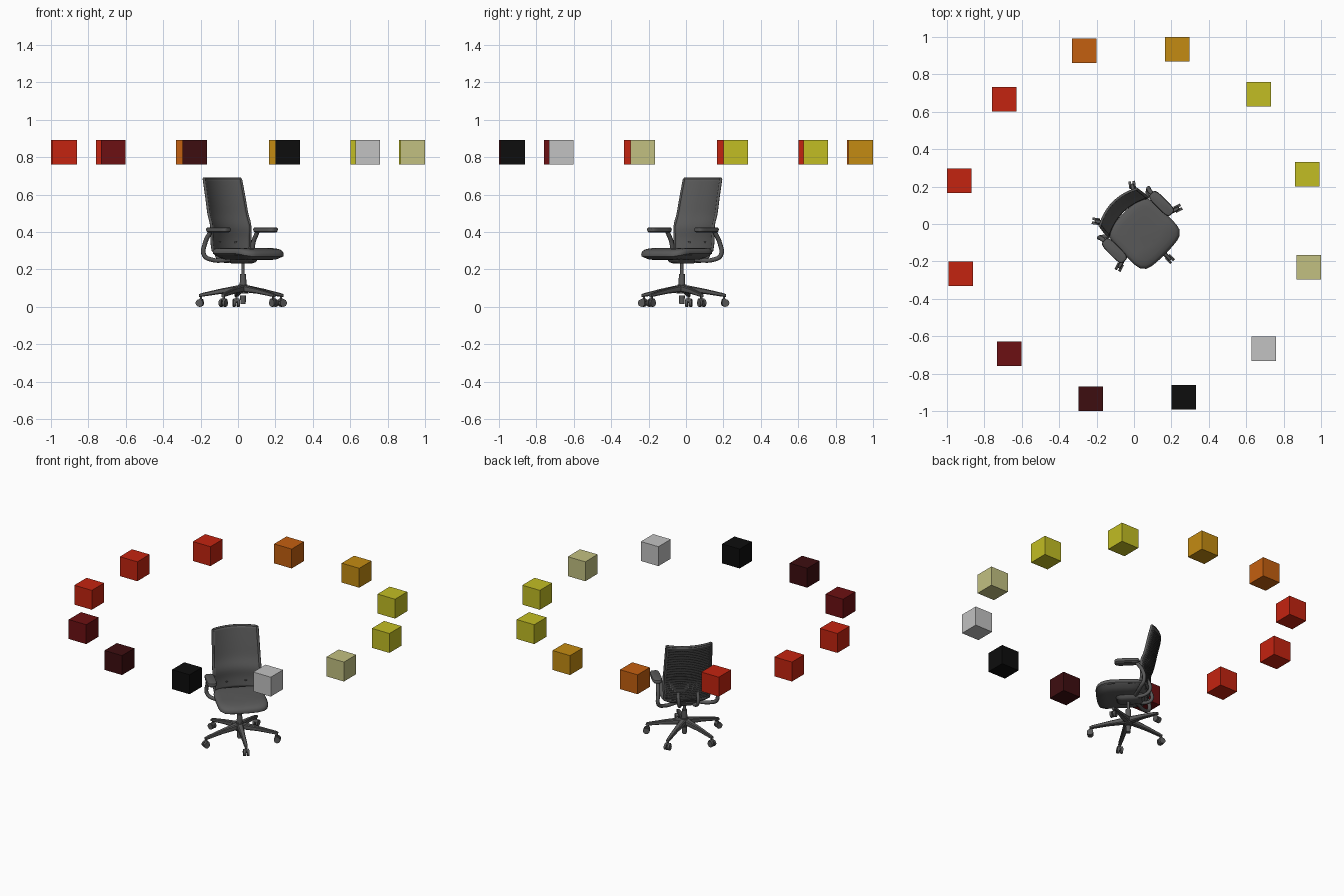
import bpy, bmesh, math
from mathutils import Matrix, Vector

default = bpy.data.objects.get("Cube")
if default:
    bpy.data.objects.remove(default, do_unlink=True)


def material(name, r, g, b):
    m = bpy.data.materials.new(name)
    m.use_nodes = True
    m.diffuse_color = (r, g, b, 1)
    m.node_tree.nodes["Principled BSDF"].inputs["Base Color"].default_value = (r, g, b, 1)
    return m


RED = material("red", .55, .017, .005)
DARK_RED = material("dark red", .15, .005, .006)
MAROON = material("maroon", .048, .004, .005)
BLACK = material("black", .004, .004, .004)
SILVER = material("light grey", .54, .54, .54)
PALE = material("pale yellow", .54, .53, .22)
YELLOW = material("yellow", .54, .51, .017)
AMBER = material("amber", .55, .26, .006)
ORANGE = material("orange", .55, .115, .005)
GREY = material("charcoal grey", .1, .1, .1)

# The chair is modelled facing -y, then turned to face a corner
CHAIR = Matrix.Translation((.027, -.022, 0)) @ Matrix.Rotation(math.radians(45), 4, 'Z')
smooth_parts = []


def add_object(name, bm, mat, matrix=CHAIR, smooth=True):
    bmesh.ops.recalc_face_normals(bm, faces=bm.faces)
    mesh = bpy.data.meshes.new(name)
    bm.to_mesh(mesh)
    bm.free()
    mesh.materials.append(mat)
    obj = bpy.data.objects.new(name, mesh)
    bpy.context.collection.objects.link(obj)
    obj.matrix_world = matrix
    if smooth:
        smooth_parts.append(obj)
    return obj


def loft(bm, rings):
    """Skin closed rings of points and cap both ends."""
    loops = [[bm.verts.new(p) for p in ring] for ring in rings]
    for a, b in zip(loops, loops[1:]):
        for i in range(len(a)):
            j = (i + 1) % len(a)
            bm.faces.new((a[i], a[j], b[j], b[i]))
    bm.faces.new(loops[0])
    bm.faces.new(loops[-1])


def rounded(hx, hy, power=6, n=40):
    """Rounded rectangle outline."""
    pts = []
    for i in range(n):
        t = math.tau * (i + .5) / n
        c, s = math.cos(t), math.sin(t)
        k = (abs(c) ** power + abs(s) ** power) ** (-1 / power)
        pts.append((hx * k * c, hy * k * s))
    return pts


def cylinder(bm, r1, r2, z0, z1, matrix=Matrix(), n=24):
    bmesh.ops.create_cone(bm, cap_ends=True, segments=n, radius1=r1, radius2=r2, depth=z1 - z0,
                          matrix=matrix @ Matrix.Translation((0, 0, (z0 + z1) / 2)))


def tube(name, points, radius):
    curve = bpy.data.curves.new(name, 'CURVE')
    curve.dimensions = '3D'
    curve.bevel_depth = radius
    curve.bevel_resolution = 3
    curve.resolution_u = 6
    curve.use_fill_caps = True
    s = curve.splines.new('BEZIER')
    s.bezier_points.add(len(points) - 1)
    for bp, p in zip(s.bezier_points, points):
        bp.co = p
        bp.handle_left_type = bp.handle_right_type = 'AUTO'
    curve.materials.append(GREY)
    obj = bpy.data.objects.new(name, curve)
    bpy.context.collection.objects.link(obj)
    obj.matrix_world = CHAIR


# Ring of floating cubes, clockwise from the back
ring = [AMBER, YELLOW, YELLOW, PALE, SILVER, BLACK, MAROON, DARK_RED, RED, RED, RED, ORANGE]
for i, mat in enumerate(ring):
    a = math.radians(76.06 - 30 * i)
    bm = bmesh.new()
    bmesh.ops.create_cube(bm, size=.131)
    add_object(f"ring_cube_{i + 1}", bm, mat, smooth=False,
               matrix=Matrix.Translation((.963 * math.cos(a), .963 * math.sin(a), .825)))

# Five-star base with twin-wheel casters, one leg pointing forward
for i in range(5):
    turn = CHAIR @ Matrix.Rotation(math.radians(-90 + 72 * i), 4, 'Z')
    bm = bmesh.new()
    loft(bm, [[(r, x, z + h) for x, h in rounded(w, t, 4, 16)] for r, z, w, t in
              ((.01, .098, .021, .02), (.12, .083, .014, .014), (.22, .064, .011, .01), (.238, .06, .009, .008))])
    add_object(f"base_leg_{i + 1}", bm, GREY, turn)
    bm = bmesh.new()
    cylinder(bm, .006, .006, .02, .06, Matrix.Translation((.228, 0, 0)), 12)
    axle = Matrix.Translation((.234, 0, .02)) @ Matrix.Rotation(math.pi / 2, 4, 'X')
    for side in (-1, 1):
        cylinder(bm, .02, .02, side * .011 - .007, side * .011 + .007, axle, 20)
    cylinder(bm, .012, .012, -.016, .016, axle @ Matrix.Translation((-.006, .012, 0)), 12)
    add_object(f"caster_{i + 1}", bm, GREY, turn)

# Hub, sleeve and gas lift
bm = bmesh.new()
for r1, r2, z0, z1 in ((.014, .016, .015, .06), (.028, .024, .07, .12), (.018, .016, .12, .175), (.009, .009, .17, .25)):
    cylinder(bm, r1, r2, z0, z1)
add_object("gas_lift", bm, GREY)

# Tilt mechanism under the seat
bm = bmesh.new()
loft(bm, [[(x, y + .01, z) for x, y in rounded(w, d, 5)] for z, w, d in
          ((.23, .03, .05), (.238, .045, .075), (.262, .06, .09))])
add_object("tilt_mechanism", bm, GREY)


def seat_ring(z, inset):
    """Seat outline with a gently drooping front edge."""
    pts = rounded(.156 - inset, .15 - inset)
    return [(x * (1 - .25 * max(0, y)), y - .035 - (.012 * (1 - (x / .16) ** 2) if y < 0 else 0),
             z - .6 * max(0, -y - .06) ** 1.5) for x, y in pts]


bm = bmesh.new()
loft(bm, [seat_ring(z, i) for z, i in ((.252, .06), (.262, .03), (.28, .006))])
add_object("seat_shell", bm, GREY)
bm = bmesh.new()
loft(bm, [seat_ring(z, i) for z, i in
          ((.278, .008), (.284, .001), (.296, 0), (.307, .006), (.312, .016), (.314, .04), (.314, .08))])
add_object("seat_cushion", bm, GREY)

# Backrest: a curved panel leaning back, with a lumbar bulge
BACK_LOW, BACK_HIGH = .30, .685


def back_point(u, v, offset=0):
    z = BACK_LOW + (BACK_HIGH - BACK_LOW) * v
    y = .125 + .068 * v ** 1.4 - .012 * math.exp(-((v - .33) / .12) ** 2) - .036 * u * u
    return Vector((u * (.15 - .012 * v - .012 * (1 - v) ** 6), y + offset, z))


def back_sheet(bm, v0, v1, rows, reach=1, offset=0, cols=20):
    grid = [[bm.verts.new(back_point(reach * (2 * c / cols - 1), v0 + (v1 - v0) * r / rows, offset))
             for c in range(cols + 1)] for r in range(rows + 1)]
    for a, b in zip(grid, grid[1:]):
        for c in range(cols):
            bm.faces.new((a[c], a[c + 1], b[c + 1], b[c]))


def thicken(obj, amount):
    mod = obj.modifiers.new("thickness", 'SOLIDIFY')
    mod.thickness = amount
    mod.offset = 0


bm = bmesh.new()
back_sheet(bm, 0, 1, 24)
thicken(add_object("backrest", bm, GREY), .012)

# Fine horizontal ribs on the rear of the backrest
bm = bmesh.new()
for i in range(28):
    v = .04 + .033 * i
    back_sheet(bm, v, v + .016, 1, .93, .008)
thicken(add_object("backrest_ribs", bm, GREY), .005)

# Frame rails around the backrest
for side, label in ((1, "left"), (-1, "right")):
    tube(f"back_rail_{label}", [back_point(side, i / 8) for i in range(9)], .008)
for v, label in ((0, "bottom"), (1, "top")):
    tube(f"back_rail_{label}", [back_point(i / 4, v) for i in range(-4, 5)], .007)

# Bracket joining the backrest to the mechanism
for side, label in ((1, "left"), (-1, "right")):
    tube(f"back_bracket_{label}", [(side * .03, .03, .25), (side * .05, .11, .25),
                                   (side * .06, .14, .28), (side * .06, .122, .35)], .011)

# Armrests
for side, label in ((1, "left"), (-1, "right")):
    tube(f"arm_post_{label}", [(side * x, y, z) for x, y, z in
                               ((.05, .05, .25), (.15, .09, .252), (.182, .112, .275),
                                (.182, .105, .34), (.178, .07, .4))], .012)
    bm = bmesh.new()
    loft(bm, [[(side * (.178 + x), y + .008, z) for x, y in rounded(.031 - i, .078 - i, 4)] for z, i in
              ((.397, .01), (.403, .002), (.415, 0), (.422, .003), (.425, .012))])
    add_object(f"arm_pad_{label}", bm, GREY)

# Smooth shading with sharp edges kept
bpy.ops.object.select_all(action='DESELECT')
for obj in smooth_parts:
    obj.select_set(True)
bpy.context.view_layer.objects.active = smooth_parts[0]
bpy.ops.object.shade_smooth_by_angle(angle=math.radians(35))
